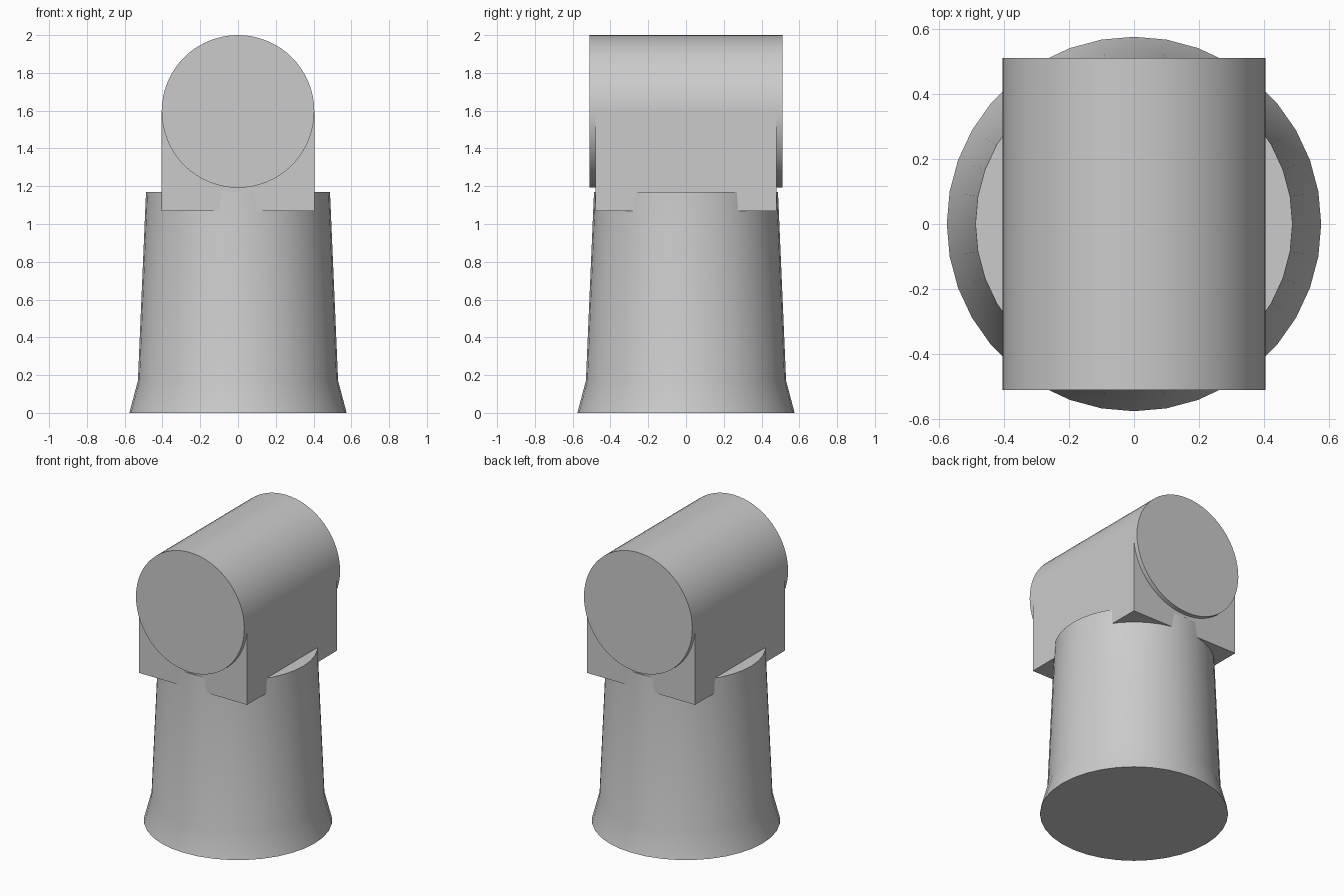
import bpy
import bmesh
import math
from mathutils import Matrix

cube = bpy.data.objects.get("Cube")
if cube:
    bpy.data.objects.remove(cube, do_unlink=True)

grey = bpy.data.materials.new("plain_grey")
grey.use_nodes = True
colour = (0.6, 0.6, 0.6, 1)
grey.diffuse_color = colour
grey.node_tree.nodes["Principled BSDF"].inputs["Base Color"].default_value = colour


def finish(name, bm, smooth=False):
    """Turn a bmesh into a named object with the shared material."""
    bmesh.ops.recalc_face_normals(bm, faces=bm.faces)
    mesh = bpy.data.meshes.new(name)
    bm.to_mesh(mesh)
    bm.free()
    mesh.materials.append(grey)
    obj = bpy.data.objects.new(name, mesh)
    bpy.context.collection.objects.link(obj)
    if smooth:
        bpy.ops.object.select_all(action='DESELECT')
        obj.select_set(True)
        bpy.context.view_layer.objects.active = obj
        bpy.ops.object.shade_smooth_by_angle(angle=math.radians(30))
    return obj


# Tapered round stem with a flared foot, closed at both ends
SIDES = 36
profile = [(0.575, 0), (0.53, 0.17), (0.487, 1.17)]
bm = bmesh.new()
rings = []
for radius, z in profile:
    rings.append([bm.verts.new((radius * math.cos(math.tau * i / SIDES),
                                radius * math.sin(math.tau * i / SIDES), z))
                  for i in range(SIDES)])
for low, high in zip(rings, rings[1:]):
    for i in range(SIDES):
        j = (i + 1) % SIDES
        bm.faces.new((low[i], low[j], high[j], high[i]))
bm.faces.new(rings[0])
bm.faces.new(rings[-1])
finish("stem", bm, smooth=True)

# Square saddle block between stem and head
bm = bmesh.new()
bmesh.ops.create_cube(bm, size=1, matrix=Matrix.Translation((0, 0, 1.333))
                      @ Matrix.Diagonal((0.808, 0.96, 0.526, 1)))
finish("saddle_block", bm)

# Horizontal cylinder head running front to back
bm = bmesh.new()
bmesh.ops.create_cone(bm, cap_ends=True, segments=64, radius1=0.404, radius2=0.404,
                      depth=1.02, matrix=Matrix.Translation((0, 0, 1.596))
                      @ Matrix.Rotation(math.pi / 2, 4, 'X'))
finish("head_cylinder", bm, smooth=True)
